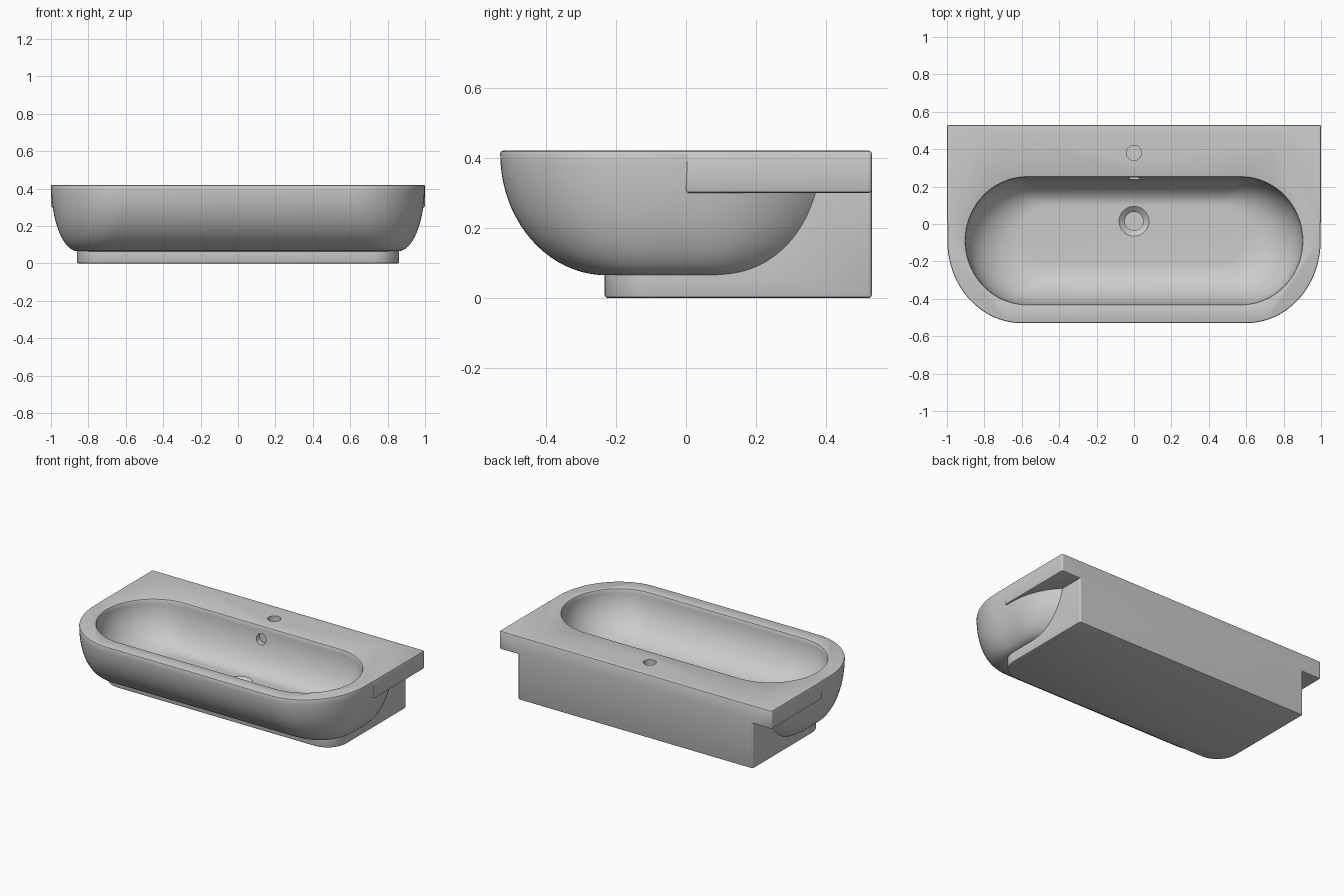
import bpy, bmesh
from math import sin, cos, pi

cube = bpy.data.objects.get("Cube")
if cube:
    bpy.data.objects.remove(cube)

ceramic = bpy.data.materials.new("grey_ceramic")
ceramic.use_nodes = True
GREY = (0.6, 0.6, 0.6, 1)
ceramic.diffuse_color = GREY
ceramic.node_tree.nodes["Principled BSDF"].inputs["Base Color"].default_value = GREY


def outline(z, a, front, back, sf, sb, cf, cb, n=20):
    """Rounded outline: half width a, corner centres (sf, cf) and (sb, cb)."""
    quarter = [i / n * pi / 2 for i in range(n + 1)]
    half = [(sf + (a - sf) * sin(t), cf - (cf - front) * cos(t), z) for t in quarter]
    half += [(sb + (a - sb) * cos(t), cb + (back - cb) * sin(t), z) for t in quarter]
    return half + [(-x, y, h) for x, y, h in reversed(half)]


def loft(name, rings):
    """Skin a stack of outlines, listed bottom to top, into a closed solid."""
    bm = bmesh.new()
    loops = [[bm.verts.new(p) for p in r] for r in rings]
    for low, high in zip(loops, loops[1:]):
        for i in range(len(low)):
            j = (i + 1) % len(low)
            bm.faces.new((low[i], low[j], high[j], high[i]))
    bm.faces.new(loops[0][::-1])
    bm.faces.new(loops[-1])
    bmesh.ops.remove_doubles(bm, verts=bm.verts, dist=1e-5)
    bmesh.ops.recalc_face_normals(bm, faces=bm.faces)
    me = bpy.data.meshes.new(name)
    bm.to_mesh(me)
    bm.free()
    me.materials.append(ceramic)
    ob = bpy.data.objects.new(name, me)
    bpy.context.collection.objects.link(ob)
    return ob


def slab(name, a, front, back, low, high, r, sf, cf):
    """Upright block with softened top and bottom edges."""
    e = 0.008
    rows = [(low, e), (low + e * .3, e * .3), (low + e, 0),
            (high - e, 0), (high - e * .3, e * .3), (high, e)]
    return loft(name, [outline(z, a - d, front + d, back - d, sf, a - r, cf, back - r, 12)
                       for z, d in rows])


def round_hole(name, y, rows):
    return loft(name, [outline(z, r, y - r, y + r, 0, 0, y, y, 10) for z, r in rows])


def mix(low, high, k):
    return [p + (q - p) * k for p, q in zip(low, high)]


TOP = 0.42
STEPS = 20

# Outer bowl: quarter-ellipse section swept round a rounded oblong
foot = (0.855, -0.228, 0.19, 0.72, 0.72, -0.09, 0.05)
brim = (0.998, -0.53, 0.495, 0.6, 0.6, -0.09, 0.05)
rings = []
for i in range(STEPS + 1):
    t = (1 - i / STEPS) * pi / 2
    rings.append(outline(TOP - 0.008 - 0.347 * sin(t), *mix(foot, brim, cos(t))))
soft = (0.99, -0.522, 0.487, 0.6, 0.6, -0.09, 0.05)
rings.append(outline(TOP - 0.002, *mix(brim, soft, 0.3)))
rings.append(outline(TOP, *soft))
basin = loft("wash_basin", rings)

# Rear shelf and the block under it
shelf = slab("rear_shelf", 1.0, 0.0, 0.53, 0.3, TOP, 0.01, 0.99, 0.01)
pedestal = slab("base_block", 0.862, -0.232, 0.53, 0.0, 0.33, 0.01, 0.72, -0.09)

# Hollow of the basin, with a softened lip
FLOOR = 0.14
floor = (0.6, -0.2, 0.1, 0.45, 0.45, -0.05, -0.05)
lip = (0.9, -0.43, 0.25, 0.57, 0.57, -0.09, -0.09)
wide = (0.908, -0.438, 0.258, 0.57, 0.57, -0.09, -0.09)
rings = []
for i in range(STEPS + 1):
    t = (1 - i / STEPS) * pi / 2
    rings.append(outline(TOP - 0.008 - (TOP - 0.008 - FLOOR) * sin(t),
                         *mix(floor, lip, cos(t))))
rings += [outline(TOP - 0.002, *mix(lip, wide, 0.4)), outline(TOP, *wide),
          outline(TOP + 0.05, *wide)]
hollow = loft("hollow_cutter", rings)

# Drain, tap hole and overflow
drain = round_hole("drain_cutter", 0.015,
                   [(0.07, 0.05), (0.115, 0.05), (FLOOR, 0.08), (FLOOR + 0.02, 0.08)])
tap = round_hole("tap_cutter", 0.38, [(0.34, 0.04), (TOP + 0.02, 0.04)])
bpy.ops.mesh.primitive_cylinder_add(vertices=32, radius=0.035, depth=0.08,
                                    location=(0, 0.235, 0.335), rotation=(pi / 2, 0, 0))
overflow = bpy.context.object
overflow.name = "overflow_cutter"
overflow.data.materials.append(ceramic)

# Join the solids, then cut the openings
bpy.ops.object.select_all(action="DESELECT")
basin.select_set(True)
bpy.context.view_layer.objects.active = basin
for part, how in ((shelf, "UNION"), (pedestal, "UNION"), (hollow, "DIFFERENCE"),
                  (drain, "DIFFERENCE"), (tap, "DIFFERENCE"), (overflow, "DIFFERENCE")):
    mod = basin.modifiers.new(part.name, "BOOLEAN")
    mod.object, mod.operation, mod.solver = part, how, "EXACT"
    bpy.ops.object.modifier_apply(modifier=mod.name)
    bpy.data.objects.remove(part)
bpy.ops.object.shade_smooth_by_angle(angle=pi / 6)
